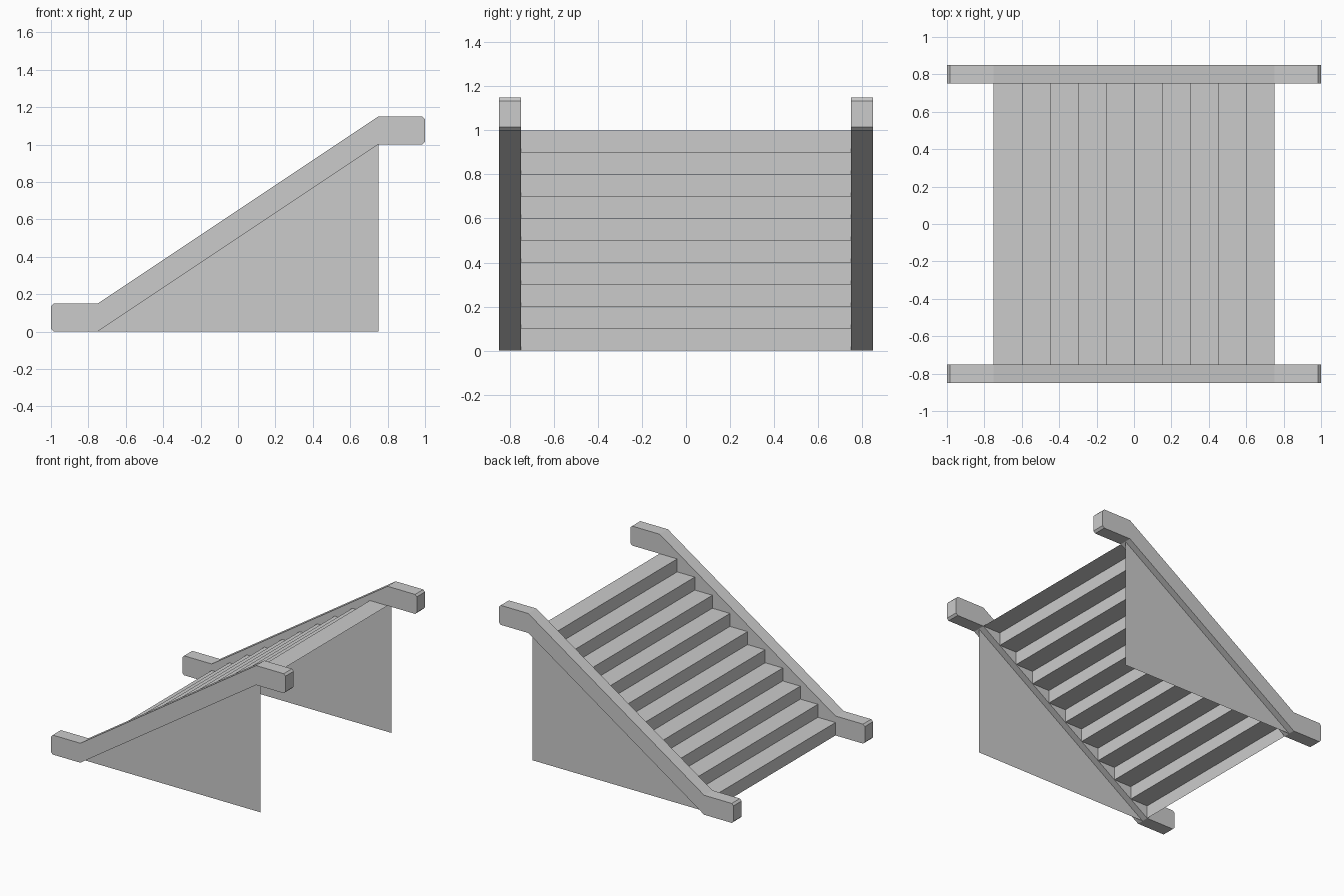
import bpy

if "Cube" in bpy.data.objects:
    bpy.data.objects.remove(bpy.data.objects["Cube"])

STEPS, RUN, RISE = 10, 0.15, 0.10
X0, Y_IN, Y_MID, Y_OUT = -0.75, 0.75, 0.80, 0.85


def make_object(name, verts, faces, mirror=False):
    mesh = bpy.data.meshes.new(name)
    mesh.from_pydata(verts, [], faces)
    mesh.update()
    obj = bpy.data.objects.new(name, mesh)
    bpy.context.collection.objects.link(obj)
    if mirror:
        mod = obj.modifiers.new("mirror_y", "MIRROR")
        mod.use_axis = (False, True, False)
    return obj


# Open zigzag sheet of risers and treads
profile = [(X0, 0.0)]
for i in range(STEPS):
    top = (i + 1) * RISE
    profile += [(X0 + i * RUN, top), (X0 + (i + 1) * RUN, top)]
verts = [(x, y, z) for x, z in profile for y in (-Y_IN, Y_IN)]
faces = [(2 * i, 2 * i + 2, 2 * i + 3, 2 * i + 1) for i in range(len(profile) - 1)]
make_object("steps", verts, faces)

# Thin triangular side panels, under the middle of each rail
make_object("side_panels",
            [(X0, -Y_MID, 0), (-X0, -Y_MID, 0), (-X0, -Y_MID, 1)],
            [(0, 1, 2)], mirror=True)

# Side rails: bent profile with chamfered ends, counter-clockwise from the front
c, h = 0.015, 0.15
rail = [(-1, c), (-1 + c, 0), (X0, 0), (-X0, 1), (1 - c, 1), (1, 1 + c),
        (1, 1 + h - c), (1 - c, 1 + h), (-X0, 1 + h), (X0, h), (-1 + c, h), (-1, h - c)]
n = len(rail)
verts = [(x, -Y_OUT, z) for x, z in rail] + [(x, -Y_IN, z) for x, z in rail]
faces = [tuple(range(n)), tuple(reversed(range(n, 2 * n)))]
faces += [(i, i + n, (i + 1) % n + n, (i + 1) % n) for i in range(n)]
make_object("side_rails", verts, faces, mirror=True)
